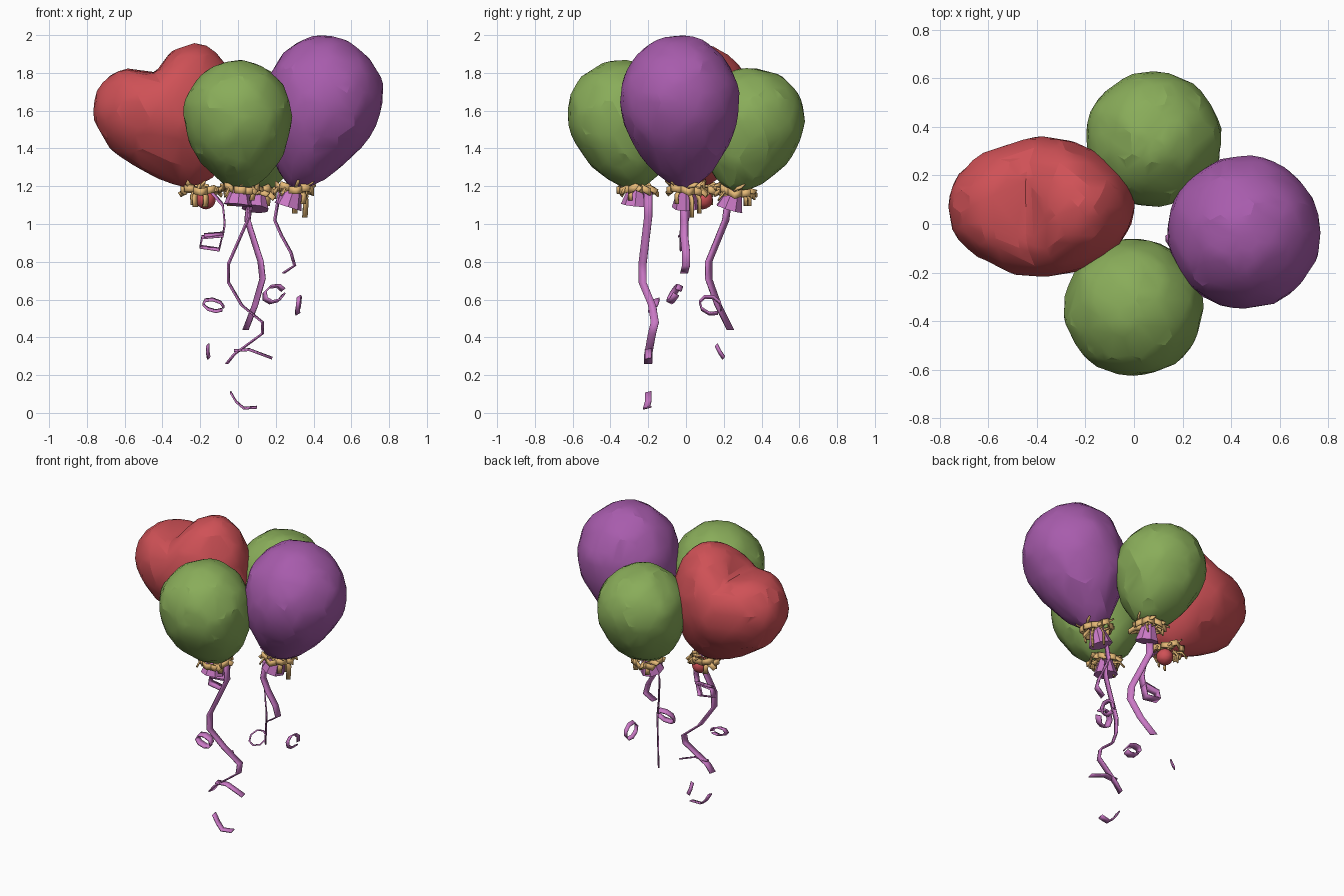
import bpy, bmesh, math, random
from mathutils import Vector, noise

random.seed(4)
cube = bpy.data.objects.get("Cube")
if cube:
    bpy.data.objects.remove(cube)


def material(name, *srgb):
    colour = [(c / 255) ** 2.2 for c in srgb] + [1]
    mat = bpy.data.materials.new(name)
    mat.use_nodes = True
    mat.diffuse_color = colour
    mat.node_tree.nodes["Principled BSDF"].inputs["Base Color"].default_value = colour
    return mat


RED = material("red", 206, 82, 87)
GREEN = material("green", 136, 171, 90)
PURPLE = material("purple", 166, 92, 171)
PINK = material("pink ribbon", 201, 120, 196)
TAN = material("tan raffia", 233, 187, 120)


def finish(bm, name, mat, angle):
    mesh = bpy.data.meshes.new(name)
    bm.to_mesh(mesh)
    bm.free()
    obj = bpy.data.objects.new(name, mesh)
    bpy.context.collection.objects.link(obj)
    mesh.materials.append(mat)
    bpy.ops.object.select_all(action="DESELECT")
    obj.select_set(True)
    bpy.context.view_layer.objects.active = obj
    bpy.ops.object.shade_smooth_by_angle(angle=math.radians(angle))
    return obj


def crumpled(name, shape, mat, dent=.013, swell=.009):
    """Reshape a sphere, dent it and merge it into uneven facets."""
    bm = bmesh.new()
    bmesh.ops.create_icosphere(bm, subdivisions=4, radius=1)
    for v in bm.verts:
        v.co = shape(v.co)
    for _ in range(4):
        bmesh.ops.smooth_vert(bm, verts=bm.verts[:], factor=.5, use_axis_x=True,
                              use_axis_y=True, use_axis_z=True)
    bm.normal_update()
    offsets = [v.normal * (swell + dent * (noise.noise(v.co * 9) * .7
                                           + noise.noise(v.co * 25) * .4))
               for v in bm.verts]
    for v, offset in zip(bm.verts, offsets):
        v.co += offset
    bmesh.ops.dissolve_limit(bm, angle_limit=math.radians(11), verts=bm.verts[:],
                             edges=bm.edges[:])
    bmesh.ops.triangulate(bm, faces=bm.faces[:])
    finish(bm, name, mat, 16)


def balloon(name, centre, radius, up, down, taper, shift, mat):
    def shape(p):
        low = max(0, -p.z)
        width = radius * (1 - taper * low * low)
        return Vector((centre[0] + p.x * width + shift[0] * low ** 1.5,
                       centre[1] + p.y * width + shift[1] * low ** 1.5,
                       centre[2] + p.z * (up if p.z > 0 else down)))
    crumpled(name, shape, mat)


# Heart outline: angle in degrees and distance from the heart's middle
OUTLINE = [(0, .38), (30, .39), (45, .41), (63, .41), (80, .345), (105, .17), (118, .23),
           (135, .32), (152, .37), (180, .395), (208, .36), (248, .33), (267, .36),
           (288, .43), (298, .45), (315, .42), (337, .39), (360, .38)]


def heart_shape(p):
    a = math.degrees(math.atan2(p.z, p.x)) % 360
    for (a0, r0), (a1, r1) in zip(OUTLINE, OUTLINE[1:]):
        if a0 <= a <= a1:
            r = r0 + (r1 - r0) * (a - a0) / (a1 - a0)
            break
    # the faces swell evenly; only the rim follows the full outline
    rim = math.hypot(p.x, p.z)
    r = r * rim + .34 * (1 - rim)
    thick = .287 * (1 - .25 * max(0, -p.z) ** 2)
    return Vector((-.38 + p.x * r, .07 + p.y * thick, 1.6 + p.z * r))


def knob_shape(p):
    return Vector((-.17, .09, 1.13)) + p * .053


# Balloons
crumpled("heart_balloon", heart_shape, RED)
balloon("front_balloon", (-.002, -.347, 1.575), .283, .288, .385, .16, (.02, .07), GREEN)
balloon("back_balloon", (.08, .352, 1.55), .277, .272, .38, .16, (.02, -.07), GREEN)
balloon("tall_balloon", (.457, -.035, 1.65), .314, .347, .465, .35, (-.13, .03), PURPLE)
crumpled("heart_mouth", knob_shape, RED, .003, 0)


def add_strip(bm, points, across, taper=1.0):
    """Flat band along a path, widened along one direction."""
    across = Vector(across)
    rows = []
    for i, p in enumerate(points):
        half = across / 2 * (1 - (1 - taper) * i / (len(points) - 1))
        rows.append((bm.verts.new(Vector(p) - half), bm.verts.new(Vector(p) + half)))
    for (a, b), (c, d) in zip(rows, rows[1:]):
        bm.faces.new((a, b, d, c))


def strips(name, bands, mat, thickness):
    bm = bmesh.new()
    for band in bands:
        add_strip(bm, *band)
    obj = finish(bm, name, mat, 20)
    solid = obj.modifiers.new("thickness", "SOLIDIFY")
    solid.thickness = thickness
    solid.offset = 0


# Raffia tied around each neck: a wreath of flat straws with loose ends
def raffia(name, x, y, z, hang):
    bands = []
    n = 8
    for i in range(n):
        a = math.tau * i / n + random.uniform(-.15, .15)

        def at(r, turn, dz):
            return (x + r * math.cos(a + turn), y + r * math.sin(a + turn), z + dz)
        # wrapped straw, then a straw sticking outwards
        bands.append(([at(.085, -.45, random.uniform(-.01, .01)),
                       at(.1, 0, random.uniform(-.02, .03)),
                       at(.085, .45, random.uniform(-.01, .01))], (0, 0, .038)))
        tip = random.uniform(-.035, .055)
        bands.append(([at(.03, 0, 0), at(.09, .1, .01 + tip * .4),
                       at(random.uniform(.11, .13), random.uniform(.1, .4), tip)],
                      (-.025 * math.sin(a), .025 * math.cos(a), .025), .8))
    for dx, dy, drop in hang:
        bands.append(([(x + dx * .6, y + dy * .6, z), (x + dx, y + dy, z - drop * .4),
                       (x + dx * .9, y + dy, z - drop)], (.024, .016, 0)))
    strips(name, bands, TAN, .009)


raffia("heart_raffia", -.2, .08, 1.18, [(.03, -.05, .09), (-.04, .05, .08), (-.03, -.06, .09)])
raffia("front_raffia", .01, -.265, 1.185, [(-.06, .02, .09), (.07, -.03, .06)])
raffia("back_raffia", .1, .265, 1.165, [(.06, .05, .07), (-.05, .07, .07)])
raffia("tall_raffia", .3, 0, 1.185, [(.06, .03, .15), (.05, -.05, .08), (0, .07, .13)])


# Flared balloon mouths below the ties
def mouth(name, top, bottom):
    top, bottom = Vector(top), Vector(bottom)
    axis = top - bottom
    bm = bmesh.new()
    bmesh.ops.create_cone(bm, cap_ends=True, segments=8, radius1=.075, radius2=.04,
                          depth=axis.length)
    turn = axis.to_track_quat("Z", "Y")
    for v in bm.verts:
        v.co = turn @ v.co + (top + bottom) / 2
    finish(bm, name, PINK, 30)


mouth("front_mouth", (.01, -.26, 1.2), (.0, -.27, 1.1))
mouth("back_mouth", (.1, .26, 1.18), (.09, .23, 1.08))
mouth("tall_mouth", (.3, 0, 1.2), (.265, 0, 1.09))

# Hanging ribbons
SIDE = (.01, .042, 0)
strips("front_ribbon", [
    ([(.05, -.2, 1.17), (.06, -.2, 1.04), (-.05, -.23, .79), (-.05, -.23, .69),
      (.02, -.18, .57), (.13, -.165, .48), (.13, -.18, .42), (-.02, -.2, .31),
      (-.06, -.2, .26)], SIDE),
    ([(-.02, -.2, .33), (.06, -.2, .335), (.18, -.2, .29)], (0, .035, .008)),
    ([(-.04, -.2, .11), (-.01, -.2, .06), (.03, -.21, .025), (.1, -.2, .03)],
     (0, .035, .008)),
], PINK, .008)
strips("back_ribbon", [
    ([(.06, .22, 1.1), (.05, .21, 1.02), (.12, .12, .8), (.13, .12, .71), (.09, .17, .57),
      (.04, .235, .44)], (.028, -.034, 0)),
    ([(-.16, .16, .36), (-.16, .18, .32), (-.155, .2, .29)], (.012, .012, .015)),
], PINK, .008)
strips("tall_ribbon", [
    ([(.22, -.01, 1.17), (.195, -.01, 1.02), (.23, -.01, .94), (.28, 0, .85), (.3, 0, .78),
      (.24, -.01, .74)], SIDE),
], PINK, .008)
strips("heart_ribbon", [
    ([(-.14, .04, 1.17), (-.08, .01, 1.1), (-.07, -.01, 1.0), (-.08, -.01, .94),
      (-.19, -.01, .93), (-.2, -.01, .88), (-.1, -.01, .865), (-.08, -.01, .95),
      (-.18, -.02, .94)], (0, .045, .015)),
], PINK, .009)


# Loose curls of ribbon
def curl(name, centre, u, v, across, turns=.92):
    centre, u, v = Vector(centre), Vector(u), Vector(v)
    path = [centre + u * math.cos(a) + v * math.sin(a)
            for a in (math.tau * turns * i / 7 for i in range(8))]
    strips(name, [(path, across)], PINK, .009)


curl("left_curl", (-.13, -.17, .57), (.055, 0, -.01), (0, .01, .03), (0, .04, .012))
curl("middle_curl", (.19, -.06, .63), (.05, .02, .02), (-.015, .02, .04), (.018, -.03, .015))
curl("right_curl", (.32, .13, .57), (0, .055, -.025), (.005, .02, .04), (.022, 0, .014))
